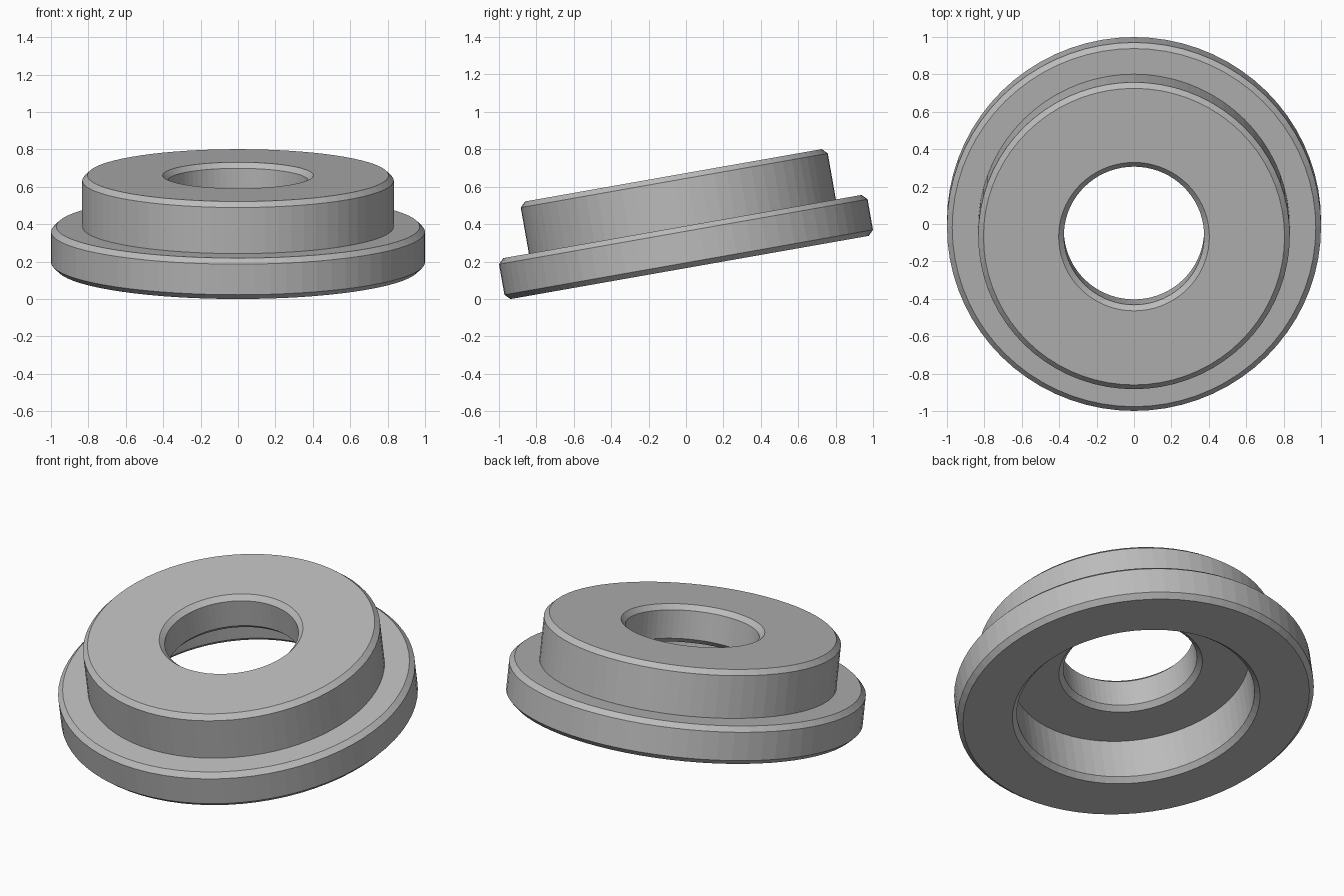
import bpy, bmesh, math
from mathutils import Matrix, Vector

cube = bpy.data.objects.get("Cube")
if cube:
    bpy.data.objects.remove(cube, do_unlink=True)

# Main dimensions of the turned part, before tilting
FLANGE_R, HUB_R, BORE_R, RECESS_R = 1.0, 0.833, 0.375, 0.667
HEIGHT, FLANGE_H, RECESS_H = 0.5, 0.222, 0.278
C = 0.028          # chamfer width
SEGMENTS = 72
TILT = math.radians(10)

# Closed cross-section (radius, height), from the recess lip outwards
profile = [
    (RECESS_R + C, 0), (FLANGE_R - C, 0), (FLANGE_R, C),
    (FLANGE_R, FLANGE_H - C), (FLANGE_R - C, FLANGE_H),
    (HUB_R, FLANGE_H), (HUB_R, HEIGHT - C), (HUB_R - C, HEIGHT),
    (BORE_R + C, HEIGHT), (BORE_R, HEIGHT - C),
    (BORE_R, RECESS_H + C), (BORE_R + C, RECESS_H),
    (RECESS_R, RECESS_H), (RECESS_R, C),
]

# Revolve the section around the axis
bm = bmesh.new()
verts = [bm.verts.new((r, 0, z)) for r, z in profile]
edges = [bm.edges.new((a, b)) for a, b in zip(verts, verts[1:] + verts[:1])]
bmesh.ops.spin(bm, geom=verts + edges, cent=(0, 0, 0), axis=(0, 0, 1),
               angle=math.tau, steps=SEGMENTS, use_merge=True)
bmesh.ops.remove_doubles(bm, verts=bm.verts, dist=0.0001)
bmesh.ops.recalc_face_normals(bm, faces=bm.faces)

# Tilt so the back rises, then centre it and rest it on the ground
bmesh.ops.transform(bm, matrix=Matrix.Rotation(TILT, 4, "X"), verts=bm.verts)
ys = [v.co.y for v in bm.verts]
low = min(v.co.z for v in bm.verts)
bmesh.ops.translate(bm, verts=bm.verts,
                    vec=Vector((0, -(min(ys) + max(ys)) / 2, -low)))

mesh = bpy.data.meshes.new("flanged_bushing")
bm.to_mesh(mesh)
bm.free()
bushing = bpy.data.objects.new("flanged_bushing", mesh)
bpy.context.collection.objects.link(bushing)

# Plain grey metal
grey = bpy.data.materials.new("plain_grey")
grey.use_nodes = True
colour = (0.5, 0.5, 0.5, 1)
grey.diffuse_color = colour
grey.node_tree.nodes["Principled BSDF"].inputs["Base Color"].default_value = colour
mesh.materials.append(grey)
